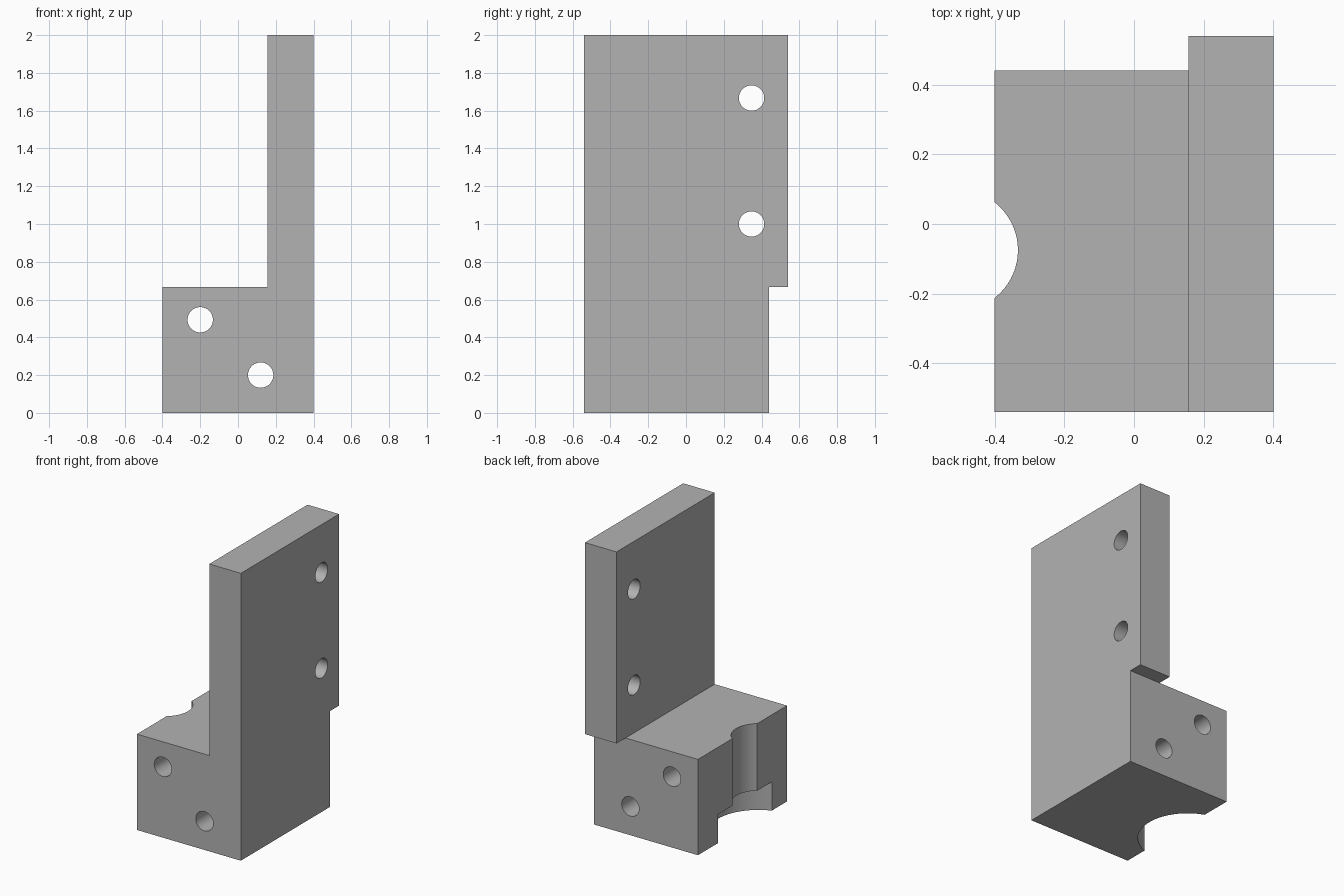
import bpy, math

cube = bpy.data.objects.get("Cube")
if cube:
    bpy.data.objects.remove(cube, do_unlink=True)

grey = bpy.data.materials.new("plain_grey")
grey.use_nodes = True
COLOUR = (0.45, 0.45, 0.45, 1)
grey.diffuse_color = COLOUR
grey.node_tree.nodes["Principled BSDF"].inputs["Base Color"].default_value = COLOUR

FRONT, STEP, BACK = -0.54, 0.44, 0.54
RIGHT, PLATE, LEFT = -0.4, 0.157, 0.4
BASE_TOP, TOP = 0.667, 2.0


def prism(name, outline, start, end, axis):
    """Extrude a 2D outline along x (outline is y,z) or y (outline is x,z)."""
    place = (lambda p, d: (d, *p)) if axis == "x" else (lambda p, d: (p[0], d, p[1]))
    n = len(outline)
    verts = [place(p, d) for d in (start, end) for p in outline]
    faces = [list(range(n)), list(range(n, 2 * n))]
    faces += [[i, (i + 1) % n, (i + 1) % n + n, i + n] for i in range(n)]
    mesh = bpy.data.meshes.new(name)
    mesh.from_pydata(verts, [], faces)
    mesh.materials.append(grey)
    obj = bpy.data.objects.new(name, mesh)
    bpy.context.collection.objects.link(obj)
    bpy.context.view_layer.objects.active = obj
    obj.select_set(True)
    bpy.ops.object.mode_set(mode="EDIT")
    bpy.ops.mesh.select_all(action="SELECT")
    bpy.ops.mesh.normals_make_consistent(inside=False)
    bpy.ops.object.mode_set(mode="OBJECT")
    return obj


def drill(target, radius, depth, location, rotation=(0, 0, 0)):
    """Cut a round hole and remove the cutter."""
    bpy.ops.mesh.primitive_cylinder_add(vertices=64, radius=radius, depth=depth,
                                        location=location, rotation=rotation)
    cutter = bpy.context.object
    cutter.hide_render = True
    cutter.data.materials.append(grey)
    mod = target.modifiers.new("hole", "BOOLEAN")
    mod.operation, mod.solver, mod.object = "DIFFERENCE", "EXACT", cutter
    bpy.context.view_layer.objects.active = target
    bpy.ops.object.modifier_apply(modifier=mod.name)
    bpy.data.objects.remove(cutter, do_unlink=True)


# L-shaped bracket, full depth
bracket = prism("angle_bracket", [(RIGHT, 0), (LEFT, 0), (LEFT, TOP), (PLATE, TOP),
                                  (PLATE, BASE_TOP), (RIGHT, BASE_TOP)], FRONT, BACK, "y")

# Notch below the overhanging back edge of the plate
notch = prism("notch", [(STEP, -1), (1, -1), (1, BASE_TOP), (STEP, BASE_TOP)], -1, 1, "x")
notch.hide_render = True
mod = bracket.modifiers.new("notch", "BOOLEAN")
mod.operation, mod.solver, mod.object = "DIFFERENCE", "EXACT", notch
bpy.context.view_layer.objects.active = bracket
bpy.ops.object.modifier_apply(modifier=mod.name)
bpy.data.objects.remove(notch, do_unlink=True)

# Bolt holes through the base and the plate
for x, z in ((-0.2, 0.493), (0.12, 0.2)):
    drill(bracket, 0.067, 3, (x, 0, z), (math.pi / 2, 0, 0))
for z in (1.0, 1.667):
    drill(bracket, 0.067, 3, (0, 0.347, z), (0, math.pi / 2, 0))

# Round groove in the side, with a wider recess at the foot
drill(bracket, 0.174, 3, (-0.507, -0.075, 0))
drill(bracket, 0.316, 0.4, (-0.507, -0.075, 0))

bpy.ops.object.select_all(action="DESELECT")
bracket.select_set(True)
bpy.context.view_layer.objects.active = bracket
bpy.ops.object.shade_smooth_by_angle(angle=math.radians(30))
